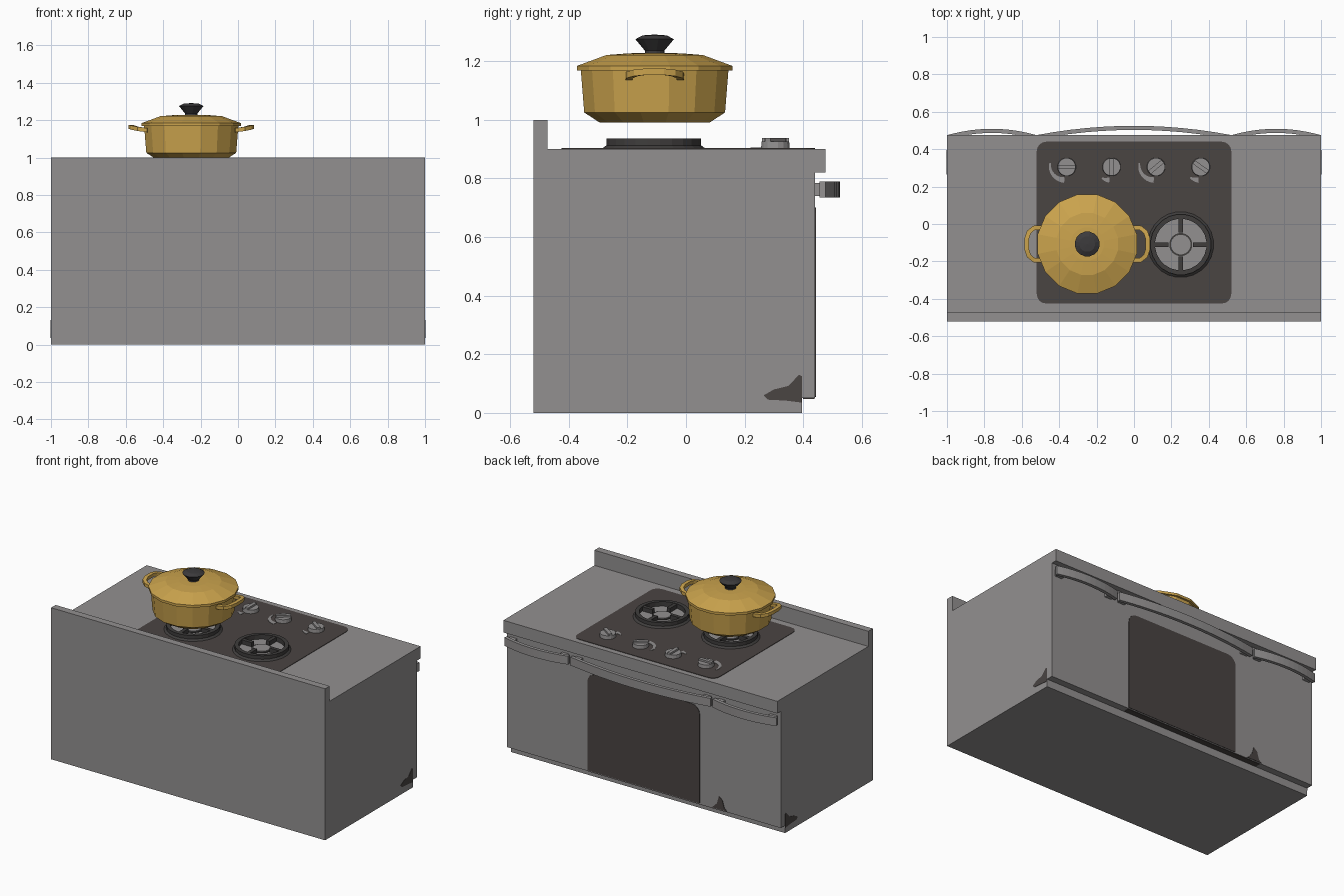
import bpy, bmesh, math
from math import sin, cos, pi, radians

if "Cube" in bpy.data.objects:
    bpy.data.objects.remove(bpy.data.objects["Cube"])


def material(name, rgb):
    m = bpy.data.materials.new(name)
    m.diffuse_color = (*rgb, 1)
    m.use_nodes = True
    m.node_tree.nodes["Principled BSDF"].inputs["Base Color"].default_value = m.diffuse_color
    return m


GREY = material("grey enamel", (0.29, 0.28, 0.28))
DARK = material("dark glass", (0.068, 0.058, 0.055))
IRON = material("cast iron", (0.05, 0.047, 0.046))
YELLOW = material("mustard enamel", (0.60, 0.37, 0.075))
BLACK = material("black knob", (0.045, 0.043, 0.045))


def finish(name, bm, mat):
    bmesh.ops.remove_doubles(bm, verts=bm.verts, dist=1e-5)
    bmesh.ops.recalc_face_normals(bm, faces=bm.faces)
    me = bpy.data.meshes.new(name)
    bm.to_mesh(me)
    bm.free()
    me.materials.append(mat)
    ob = bpy.data.objects.new(name, me)
    bpy.context.collection.objects.link(ob)
    return ob


def prism(name, pts, a, b, mat, axis="z"):
    """Extrude a 2D outline from a to b along an axis."""
    place = {"x": lambda p, h: (h, p[0], p[1]),
             "y": lambda p, h: (p[0], h, p[1]),
             "z": lambda p, h: (p[0], p[1], h)}[axis]
    bm = bmesh.new()
    face = bm.faces.new([bm.verts.new(place(p, a)) for p in pts])
    new = bmesh.ops.extrude_face_region(bm, geom=[face])["geom"]
    shift = place((0, 0), b - a)
    bmesh.ops.translate(bm, vec=shift, verts=[v for v in new if isinstance(v, bmesh.types.BMVert)])
    return finish(name, bm, mat)


def lathe(name, profile, n, centre, mat, closed=False):
    """Spin (radius, z) points around a vertical axis."""
    bm = bmesh.new()
    rings = [[bm.verts.new((centre[0] + r * cos(2 * pi * (i + .5) / n),
                            centre[1] + r * sin(2 * pi * (i + .5) / n), z)) for i in range(n)]
             for r, z in profile]
    pairs = list(zip(rings, rings[1:]))
    if closed:
        pairs.append((rings[-1], rings[0]))
    for p, q in pairs:
        for i in range(n):
            j = (i + 1) % n
            bm.faces.new((p[i], p[j], q[j], q[i]))
    return finish(name, bm, mat)


def sweep(name, path, width, height, mat):
    """Rectangular bar along (x, y, z) points; width may vary per point."""
    bm = bmesh.new()
    rings = []
    for i, (x, y, z) in enumerate(path):
        p, q = path[max(i - 1, 0)], path[min(i + 1, len(path) - 1)]
        dx, dy = q[0] - p[0], q[1] - p[1]
        d = math.hypot(dx, dy)
        w = (width[i] if isinstance(width, list) else width) / 2
        nx, ny, h = -dy / d * w, dx / d * w, height / 2
        rings.append([bm.verts.new(c) for c in ((x + nx, y + ny, z - h), (x + nx, y + ny, z + h),
                                                (x - nx, y - ny, z + h), (x - nx, y - ny, z - h))])
    for p, q in zip(rings, rings[1:]):
        for i in range(4):
            j = (i + 1) % 4
            bm.faces.new((p[i], p[j], q[j], q[i]))
    bm.faces.new(rings[0])
    bm.faces.new(rings[-1])
    return finish(name, bm, mat)


def rounded(x0, x1, y0, y1, r, r_low=None):
    """Rounded rectangle outline; r_low sets the lower corners."""
    lo = r if r_low is None else r_low
    pts = []
    for cx, cy, sx, sy, a in ((x1, y1, -1, -1, 0), (x0, y1, 1, -1, 90), (x0, y0, 1, 1, 180), (x1, y0, -1, 1, 270)):
        k = r if a < 180 else lo
        for s in range(5):
            t = radians(a + 22.5 * s)
            pts.append((cx + sx * k + k * cos(t), cy + sy * k + k * sin(t)))
    return pts


def bar(name, cx, cy, length, width, z0, z1, angle, mat):
    """Box with its long side turned by an angle about z."""
    u, v = cos(angle) * length / 2, sin(angle) * length / 2
    return sweep(name, [(cx - u, cy - v, (z0 + z1) / 2), (cx + u, cy + v, (z0 + z1) / 2)], width, z1 - z0, mat)


# Cabinet: side profile with toe kick, worktop lip and rear upstand
prism("stove_body", [(-.52, 0), (.395, 0), (.395, .05), (.44, .05), (.44, .82), (.476, .82),
                     (.476, .9), (-.473, .9), (-.473, 1), (-.52, 1)], -1, 1, GREY, "x")

# Dark hob plate, oven window, and the strip under the door
prism("hob_plate", rounded(-.52, .52, -.425, .44, .05), .899, .903, DARK)
prism("oven_window", rounded(-.41, .41, .055, .70, .06, .005), .439, .443, DARK, "y")
prism("door_underside_strip", [(-.6, .40), (.41, .40), (.41, .438), (-.6, .438)], .047, .051, DARK)

# Dark patches near the floor
patch = [(.265, .06), (.30, .08), (.35, .092), (.385, .13), (.395, .125), (.395, .035), (.34, .042), (.28, .045)]
for side, s in (("right", 1), ("left", -1)):
    prism(side + "_dark_patch", patch, s * .999, s * 1.002, DARK, "x")
prism("front_dark_patch", [(-.50, .055), (-.535, .09), (-.55, .14), (-.575, .12), (-.59, .07), (-.61, .055)],
      .439, .443, DARK, "y")

# Three bowed door handles with end posts
for name, x0, x1, bow in (("left", -.99, -.53, .032), ("centre", -.51, .51, .048), ("right", .53, .99, .032)):
    path = []
    for i in range(13):
        t = i / 12
        path.append((x0 + (x1 - x0) * t, .466 + bow * (1 - (2 * t - 1) ** 2), .762))
    sweep(name + "_handle", path, .022, .055, GREY)
    for k, px in enumerate((x0 + .04, x1 - .04)):
        bar(f"{name}_handle_post_{k}", px, .455, .05, .04, .74, .785, 0, GREY)

# Burners: iron ring, grey well, centre cap and four prongs
for name, cx in (("left", -.25), ("right", .25)):
    c = (cx, -.11)
    lathe(name + "_burner_ring", [(.18, .9), (.163, .913), (.163, .936), (.138, .936), (.138, .9)], 24, c, IRON, True)
    lathe(name + "_burner_well", [(0, .906), (.14, .906), (.14, .9), (0, .9)], 24, c, GREY)
    lathe(name + "_burner_rim", [(.062, .905), (.062, .911), (0, .911)], 20, c, IRON)
    lathe(name + "_burner_cap", [(.053, .905), (.053, .915), (0, .915)], 20, c, GREY)
    for k in range(4):
        a = k * pi / 2
        bar(f"{name}_burner_prong_{k}", c[0] + .107 * cos(a), c[1] + .107 * sin(a), .085, .024, .905, .934, a, IRON)

# Control knobs with a turned grip and a crescent mark
for k, (kx, angle, span) in enumerate(((-.36, 0, 100), (-.12, 90, 30), (.118, 40, 100), (.357, 145, 35))):
    ky = .305
    lathe(f"control_knob_{k}", [(.05, .9), (.048, .926), (0, .926)], 16, (kx, ky), GREY)
    bar(f"control_knob_grip_{k}", kx, ky, .092, .022, .92, .938, radians(angle), GREY)
    arc = [radians(270 - span + span * i / 8) for i in range(9)]
    sweep(f"control_mark_{k}", [(kx - .012 + .078 * cos(a), ky + .078 * sin(a) + .008, .903) for a in arc],
          [.008 + .022 * i / 8 for i in range(9)], .004, GREY)

# Casserole pot, lid and lid knob
pot = (-.25, -.107)
lathe("pot_body", [(0, .99), (.19, .99), (.245, 1.025), (.257, 1.172), (0, 1.172)], 16, pot, YELLOW)
lathe("pot_lid", [(0, 1.168), (.27, 1.168), (.27, 1.184), (.168, 1.221), (.09, 1.227), (0, 1.228)], 16, pot, YELLOW)
lathe("lid_knob", [(0, 1.22), (.034, 1.22), (.034, 1.236), (.067, 1.275), (.042, 1.288), (0, 1.291)], 16, pot, BLACK)

# Pot side handles
loop = [(.235, -.088, 1.146), (.285, -.086, 1.153), (.312, -.064, 1.160), (.323, -.03, 1.164)]
loop += [(r, -y, z) for r, y, z in reversed(loop)]
for side, s in (("left", -1), ("right", 1)):
    sweep(side + "_pot_handle", [(pot[0] + s * r, pot[1] + y, z) for r, y, z in loop], .024, .022, YELLOW)
